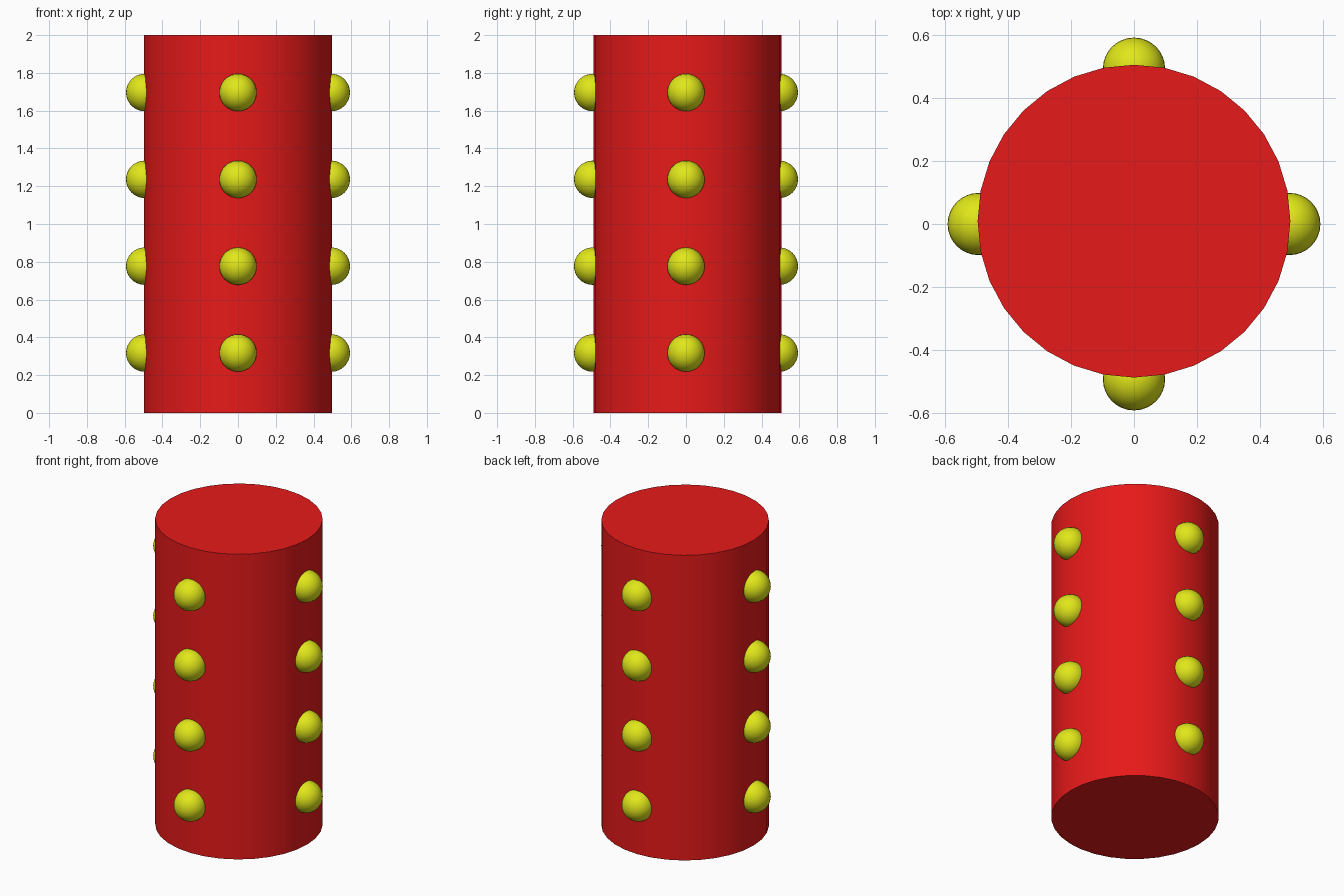
import bpy
import math

if "Cube" in bpy.data.objects:
    bpy.data.objects.remove(bpy.data.objects["Cube"])


def finish(obj, name, mat):
    obj.name = name
    obj.data.materials.append(mat)
    bpy.ops.object.shade_smooth_by_angle(angle=math.radians(30))


def material(name, color):
    mat = bpy.data.materials.new(name)
    mat.diffuse_color = color
    mat.use_nodes = True
    mat.node_tree.nodes["Principled BSDF"].inputs["Base Color"].default_value = mat.diffuse_color
    return mat


red = material("red", (0.8, 0.01, 0.01, 1))
yellow = material("yellow", (0.75, 0.8, 0.01, 1))

# Main column
bpy.ops.mesh.primitive_cylinder_add(vertices=32, radius=0.4975, depth=2,
                                    location=(0, 0.009, 1))
finish(bpy.context.object, "column", red)

# Four rows of studs, one on each side
for row in range(4):
    z = 0.317 + row * 0.4597
    for side, (x, y) in {"right": (1, 0), "back": (0, 1),
                         "left": (-1, 0), "front": (0, -1)}.items():
        bpy.ops.mesh.primitive_uv_sphere_add(
            segments=32, ring_count=16, radius=0.099,
            location=(x * 0.494, y * 0.494, z))
        finish(bpy.context.object, f"stud_{side}_{row + 1}", yellow)
